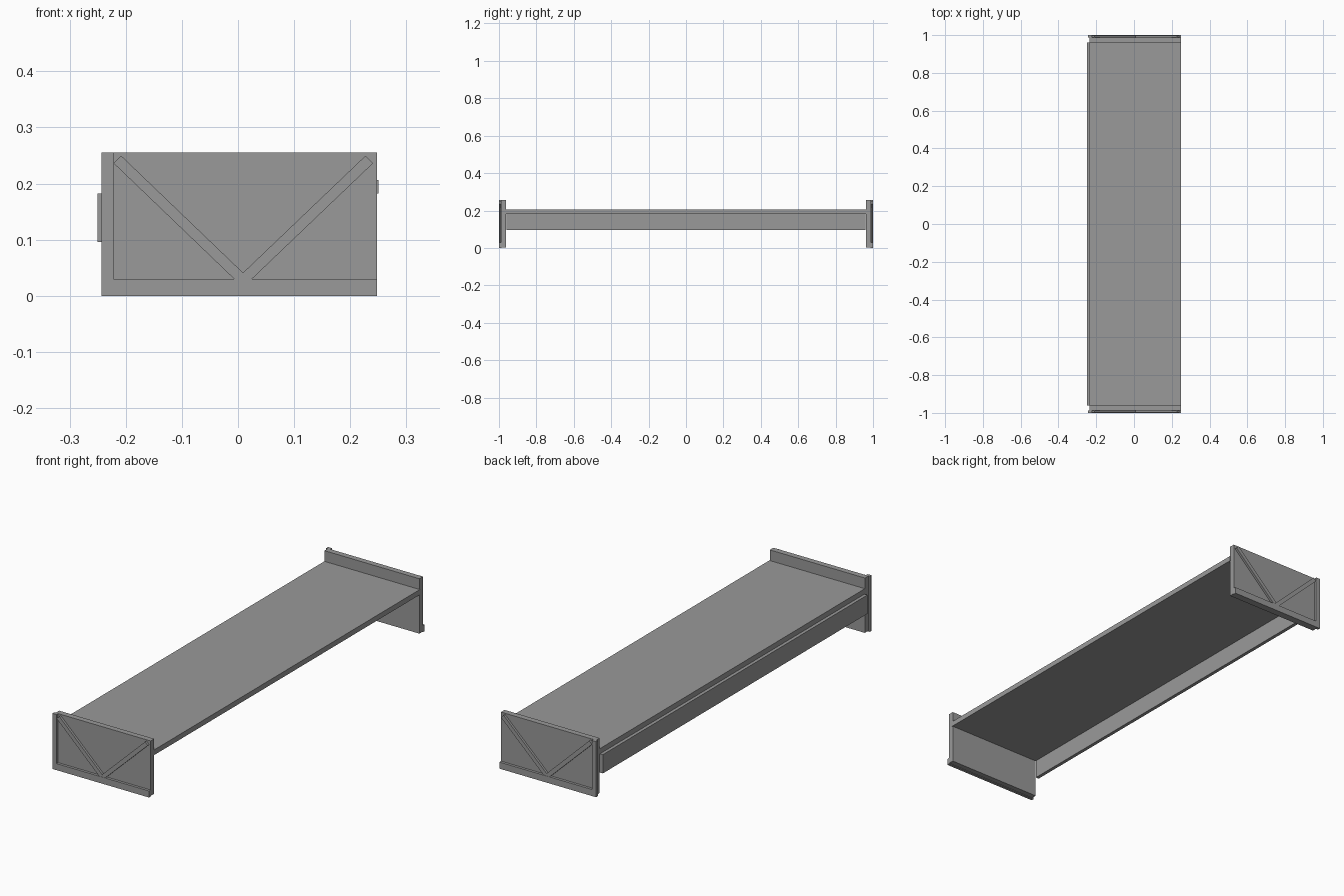
import bpy
import math
from mathutils import Vector

cube = bpy.data.objects.get("Cube")
if cube:
    bpy.data.objects.remove(cube, do_unlink=True)

# Single grey finish
grey = bpy.data.materials.new("plain_grey")
grey.use_nodes = True
colour = (0.32, 0.32, 0.32, 1)
grey.diffuse_color = colour
grey.node_tree.nodes["Principled BSDF"].inputs["Base Color"].default_value = colour


def extrude_profile(name, outline, y0, y1):
    """Solid from an (x, z) outline, counter-clockwise from the front, between y0 < y1."""
    n = len(outline)
    verts = [(x, y, z) for y in (y0, y1) for x, z in outline]
    faces = [list(range(n)), list(range(2 * n - 1, n - 1, -1))]
    faces += [[i, i + n, (i + 1) % n + n, (i + 1) % n] for i in range(n)]
    mesh = bpy.data.meshes.new(name)
    mesh.from_pydata(verts, [], faces)
    mesh.materials.append(grey)
    obj = bpy.data.objects.new(name, mesh)
    bpy.context.collection.objects.link(obj)
    return obj


def rect(x0, x1, z0, z1):
    return [(x0, z0), (x1, z0), (x1, z1), (x0, z1)]


def bar(start, end, width):
    """Outline of a straight square-ended bar."""
    a, b = Vector(start), Vector(end)
    along = (b - a).normalized()
    side = Vector((-along.y, along.x)) * width / 2
    return [tuple(p) for p in (a - side, b - side, b + side, a + side)]


# Shelf board and the apron along its right edge
extrude_profile("shelf", rect(-0.235, 0.25, 0.182, 0.206), -0.965, 0.965)
extrude_profile("apron", rect(-0.25, -0.234, 0.096, 0.182), -0.96, 0.96)

# L-shaped border: upright on the right, rail along the bottom
border = [(-0.243, 0), (0.248, 0), (0.248, 0.03),
          (-0.222, 0.03), (-0.222, 0.255), (-0.243, 0.255)]

# Matching end panels with border and V bracing on the outer face
for end, sign in (("front", -1), ("back", 1)):
    def outward(name, outline, inner, outer):
        y0, y1 = sorted((sign * inner, sign * outer))
        extrude_profile(f"{end}_{name}", outline, y0, y1)

    outward("panel", rect(-0.235, 0.248, 0.003, 0.255), 0.962, 0.988)
    outward("border", border, 0.987, 1.0)
    outward("right_brace", bar((0.009, 0.028), (-0.215, 0.243), 0.019), 0.987, 0.999)
    outward("left_brace", bar((0.009, 0.028), (0.234, 0.243), 0.019), 0.987, 0.9985)
